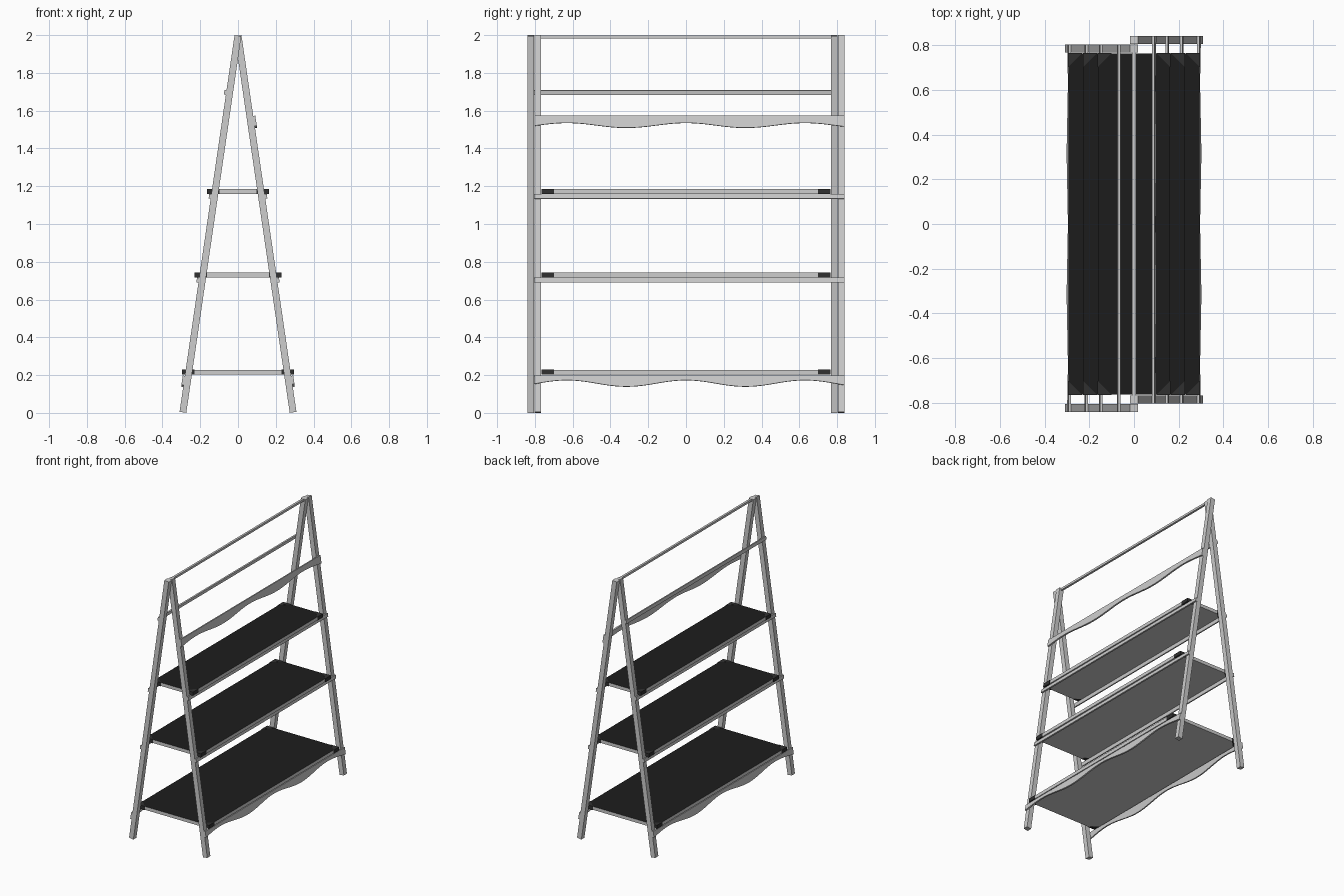
import bpy, bmesh, math
from mathutils import Matrix, Vector

if "Cube" in bpy.data.objects:
    bpy.data.objects.remove(bpy.data.objects["Cube"])


def make_material(name, value):
    mat = bpy.data.materials.new(name)
    mat.use_nodes = True
    colour = (value, value, value, 1)
    mat.diffuse_color = colour
    mat.node_tree.nodes["Principled BSDF"].inputs["Base Color"].default_value = colour
    return mat


light = make_material("light_grey", 0.61)
black = make_material("black", 0.012)
charcoal = make_material("charcoal", 0.03)


def prism(name, outline, depth, mats, matrix=Matrix()):
    """Extrude a closed outline by a depth vector and place it with a matrix."""
    bm = bmesh.new()
    face = bm.faces.new([bm.verts.new(p) for p in outline])
    result = bmesh.ops.extrude_face_region(bm, geom=[face])
    moved = [v for v in result["geom"] if isinstance(v, bmesh.types.BMVert)]
    bmesh.ops.translate(bm, verts=moved, vec=depth)
    bmesh.ops.transform(bm, matrix=matrix, verts=bm.verts)
    bmesh.ops.recalc_face_normals(bm, faces=bm.faces)
    mesh = bpy.data.meshes.new(name)
    bm.to_mesh(mesh)
    bm.free()
    for mat in mats:
        mesh.materials.append(mat)
    obj = bpy.data.objects.new(name, mesh)
    bpy.context.collection.objects.link(obj)
    return obj


def box(name, low, high, mats, matrix=Matrix()):
    (x0, y0, z0), (x1, y1, z1) = low, high
    outline = [(x0, y0, z0), (x1, y0, z0), (x1, y1, z0), (x0, y1, z0)]
    return prism(name, outline, (0, 0, z1 - z0), mats, matrix)


# Sloping frames: local z runs up along the legs from the foot
SPREAD, HEIGHT, HALF = 0.292, 2.0, 0.018
slope = math.atan2(SPREAD, HEIGHT)
length = HEIGHT / math.cos(slope)


def along(z):
    """Distance along a leg that puts its outer face at height z."""
    return (z - HALF * math.sin(slope)) / math.cos(slope)


def rail(name, side, y0, y1, z0, z1, matrix, wave=0):
    """Flat rail on the outer leg faces, with an optional wavy lower edge."""
    x = side * HALF
    steps = 60 if wave else 1
    outline = [(x, y1, along(z1)), (x, y0, along(z1))]
    for i in range(steps + 1):
        y = y0 + (y1 - y0) * i / steps
        z = z0 + wave * (1 + math.cos(math.tau * y / 0.63))
        outline.append((x, y, along(z)))
    prism(name, outline, (side * 0.011, 0, 0), [light], matrix)


for side, label in ((1, "left"), (-1, "right")):
    place = Matrix.Translation((side * SPREAD, 0, 0)) @ Matrix.Rotation(-side * slope, 4, "Y")
    # The two frames are shifted sideways so their tops cross
    y0, y1 = (-0.803, 0.84) if side > 0 else (-0.84, 0.803)
    for end, start in (("front", y0), ("back", y1 - 0.036)):
        box(f"{label}_{end}_leg", (-HALF, start, 0.003),
            (HALF, start + 0.036, length - 0.003), [light], place)
    rail(f"{label}_lower_wavy_rail", side, y0, y1, 0.138, 0.196, place, 0.017)
    rail(f"{label}_middle_rail", side, y0, y1, 0.69, 0.715, place)
    rail(f"{label}_upper_rail", side, y0, y1, 1.133, 1.158, place)
    if side > 0:
        rail("left_top_wavy_rail", side, y0, y1, 1.508, 1.572, place, 0.013)
    else:
        rail("right_top_plain_rail", side, y0, y1, 1.684, 1.708, place)

# Ridge bar joining the leg tops
box("ridge_bar", (-0.008, -0.77, 1.982), (0.008, 0.77, 1.998), [light])

# Shelves: light tray with a black top and dark corner guards
DEPTH = 0.762
for name, half, base in (("lower", 0.293, 0.203), ("middle", 0.226, 0.718), ("upper", 0.161, 1.16)):
    shelf = box(f"{name}_shelf", (-half, -DEPTH, base), (half, DEPTH, base + 0.025),
                [light, black])
    for poly in shelf.data.polygons:
        poly.material_index = int(poly.normal.z > 0.5)
    for sx in (-1, 1):
        for sy in (-1, 1):
            corner = Vector((sx * (half + 0.003), sy * (DEPTH + 0.003), base - 0.001))
            outline = [corner, corner - Vector((sx * 0.065, 0, 0)), corner - Vector((0, sy * 0.065, 0))]
            prism(f"{name}_shelf_corner_guard", outline, (0, 0, 0.027), [charcoal])
